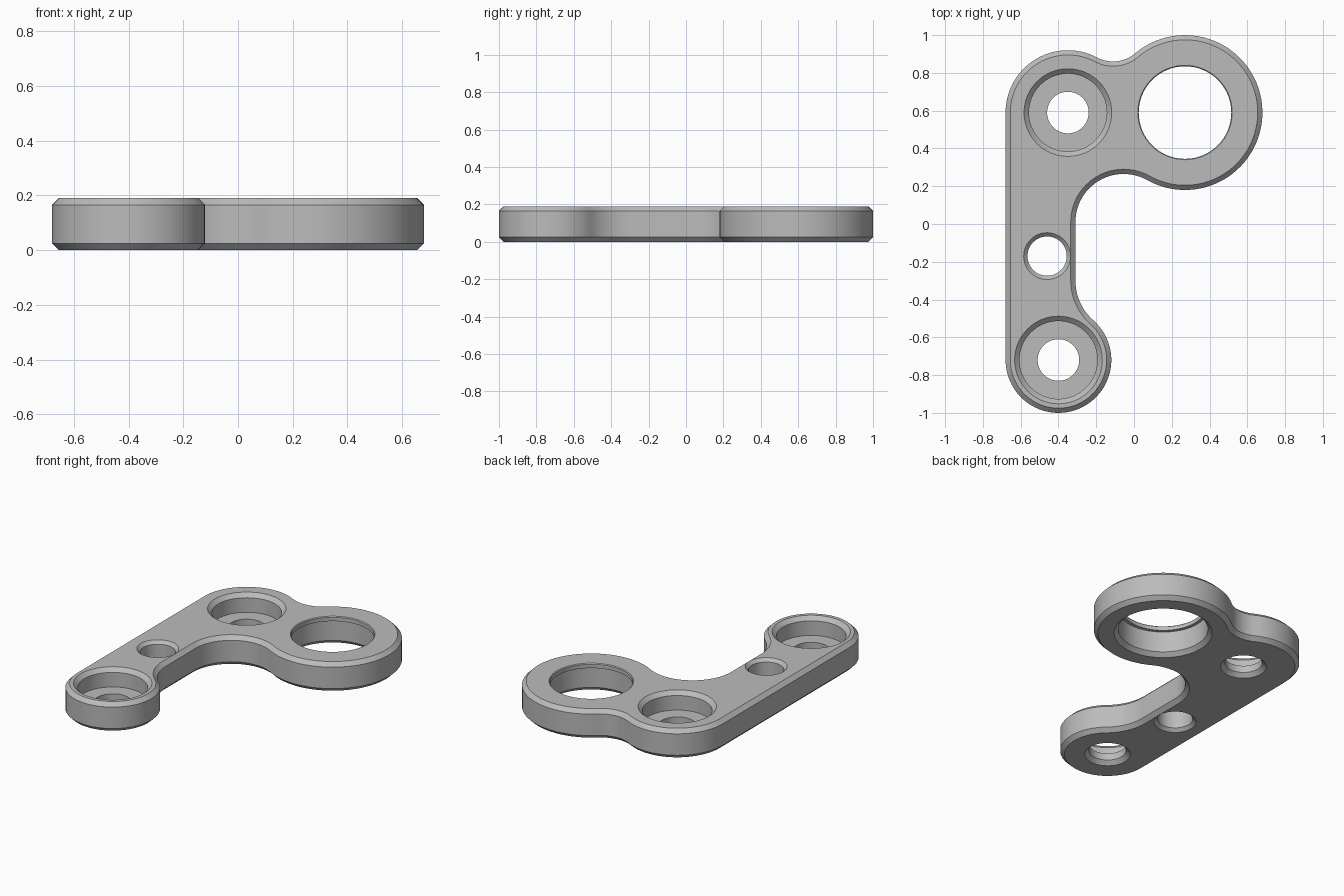
import bpy, bmesh
from math import atan2, cos, sin, pi, tau, radians

cube = bpy.data.objects.get("Cube")
if cube:
    bpy.data.objects.remove(cube)

THICK, CHAMFER = 0.19, 0.025

# Centres and radii of the rounded lobes and of the fillets between them
UPPER, UPPER_R = (-0.35, 0.59), 0.33
RING, RING_R = (0.27, 0.59), 0.41
LOWER, LOWER_R = (-0.40, -0.72), 0.28
TOP_FILLET, TOP_FILLET_R = (-0.111, 1.0405), 0.18
INNER_FILLET, INNER_FILLET_R = (-0.055, 0.01), 0.255
LOWER_FILLET, LOWER_FILLET_R = (-0.03, -0.30), 0.28


def heading(a, b):
    return atan2(b[1] - a[1], b[0] - a[0])


def arc(centre, radius, start, end, steps):
    return [(centre[0] + radius * cos(start + (end - start) * i / steps),
             centre[1] + radius * sin(start + (end - start) * i / steps))
            for i in range(steps + 1)]


def outline(inset):
    """Counter-clockwise plate outline made of tangent arcs."""
    low = heading(LOWER, LOWER_FILLET)
    inner = heading(INNER_FILLET, RING)
    ring = heading(RING, TOP_FILLET)
    upper = heading(UPPER, TOP_FILLET)
    arcs = [
        (LOWER, LOWER_R - inset, pi, low + tau, 40),
        (LOWER_FILLET, LOWER_FILLET_R + inset, low + pi, pi, 12),
        (INNER_FILLET, INNER_FILLET_R + inset, pi, inner, 24),
        (RING, RING_R - inset, inner + pi, ring + tau, 56),
        (TOP_FILLET, TOP_FILLET_R + inset, ring + pi, upper + pi, 14),
        (UPPER, UPPER_R - inset, upper, pi, 28),
    ]
    points = []
    for a in arcs:
        for p in arc(*a):
            if not points or abs(p[0] - points[-1][0]) + abs(p[1] - points[-1][1]) > 0.003:
                points.append(p)
    return points


def loft(bm, loops):
    """Join stacked (points, z) loops with quads; return first and last edges."""
    rings = [[bm.verts.new((x, y, z)) for x, y in pts] for pts, z in loops]
    n = len(rings[0])
    for a, b in zip(rings, rings[1:]):
        for i in range(n):
            j = (i + 1) % n
            bm.faces.new((a[i], a[j], b[j], b[i]))
    return [[bm.edges.get((r[i], r[(i + 1) % n])) for i in range(n)]
            for r in (rings[0], rings[-1])]


def hole(bm, centre, profile):
    return loft(bm, [(arc(centre, r, 0, tau, 64)[:-1], z) for r, z in profile])


# Hole profiles as (radius, height), top to bottom
SCREW_SEAT = [(0.232, THICK), (0.206, THICK - CHAMFER), (0.206, 0.07),
              (0.11, 0.07), (0.11, CHAMFER), (0.135, 0)]
SMALL_HOLE = [(0.124, THICK), (0.104, THICK - 0.02), (0.104, 0.02), (0.124, 0)]
LIPPED_BORE = [(0.25, THICK), (0.245, THICK - 0.005), (0.245, 0.16),
               (0.265, 0.16), (0.265, CHAMFER), (0.29, 0)]

bm = bmesh.new()

# Chamfered outer wall
borders = [loft(bm, [(outline(CHAMFER), THICK), (outline(0), THICK - CHAMFER),
                     (outline(0), CHAMFER), (outline(CHAMFER), 0)])]

# Holes
borders.append(hole(bm, UPPER, SCREW_SEAT))
borders.append(hole(bm, LOWER, SCREW_SEAT))
borders.append(hole(bm, (-0.46, -0.17), SMALL_HOLE))
borders.append(hole(bm, RING, LIPPED_BORE))

# Flat top and bottom between the outline and the holes
for side, up in ((0, 1), (1, -1)):
    edges = [e for border in borders for e in border[side]]
    bmesh.ops.triangle_fill(bm, edges=edges, use_beauty=True, normal=(0, 0, up))
bmesh.ops.recalc_face_normals(bm, faces=bm.faces)

mesh = bpy.data.meshes.new("bracket_plate")
bm.to_mesh(mesh)
bm.free()
plate = bpy.data.objects.new("bracket_plate", mesh)
bpy.context.collection.objects.link(plate)

# Material
grey = bpy.data.materials.new("plain grey")
grey.use_nodes = True
colour = (0.5, 0.5, 0.5, 1)
grey.diffuse_color = colour
grey.node_tree.nodes["Principled BSDF"].inputs["Base Color"].default_value = colour
mesh.materials.append(grey)

# Smooth round walls, sharp chamfers
bpy.ops.object.select_all(action="DESELECT")
plate.select_set(True)
bpy.context.view_layer.objects.active = plate
bpy.ops.object.shade_smooth_by_angle(angle=radians(30))
